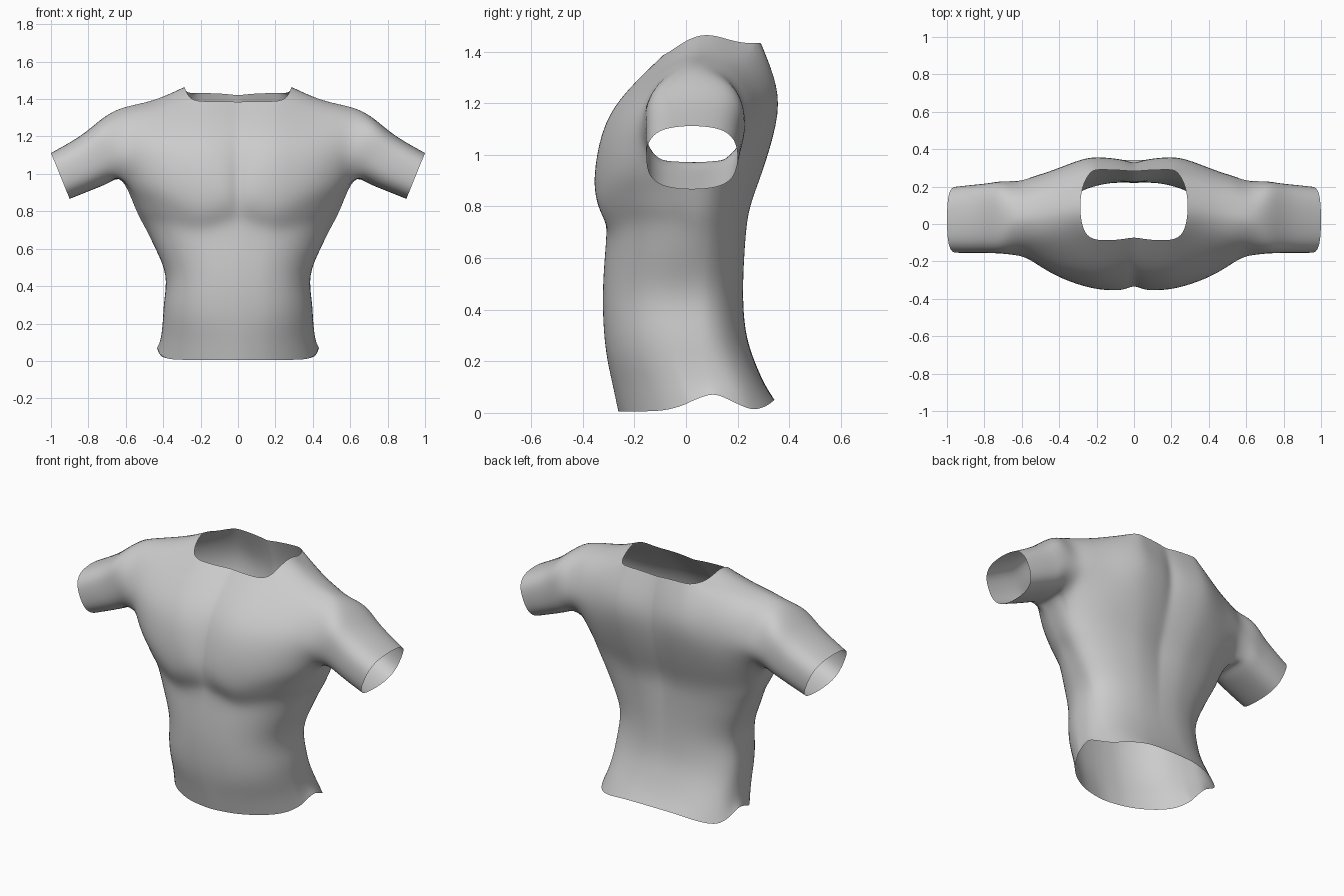
import bpy, bmesh, math

if "Cube" in bpy.data.objects:
    bpy.data.objects.remove(bpy.data.objects["Cube"])

bm = bmesh.new()


def quad_strip(a, b, closed=False):
    n = len(a)
    for i in range(n if closed else n - 1):
        j = (i + 1) % n
        bm.faces.new((a[i], a[j], b[j], b[i]))


def spow(v, p):
    return math.copysign(abs(v) ** p, v)


# Waist and chest: half rings from front centre round the side to back centre
U = [0, .1, .28, .45, .68, .87, .96]
# z, half width, widest y, front y, back y, front roundness, back roundness, front groove, back groove
RINGS = [
    (.00, .432, .09, -.262, .343, 1.9, 2.9, 0, 0),
    (.115, .413, .07, -.285, .303, 2.05, 2.7, 0, 0),
    (.21, .402, .05, -.305, .262, 2.25, 2.5, 0, 0),
    (.32, .396, .035, -.318, .232, 2.35, 2.35, 0, .002),
    (.46, .385, .03, -.322, .224, 2.4, 2.3, 0, .004),
    (.60, .442, .03, -.315, .230, 2.3, 2.3, 0, .010),
    (.70, .49, .03, -.310, .238, 2.25, 2.3, .004, .016),
    (.765, .525, .03, -.332, .247, 2.25, 2.3, .014, .020),
    (.84, .56, .03, -.358, .268, 2.25, 2.25, .028, .024),
    (.96, .622, .03, -.358, .312, 2.25, 2.25, .034, .026),
]


def half_ring(z, a, yc, f, b, nf, nb, gf, gb):
    pts = []
    for u in U:
        pts.append([a * u, yc - (yc - f) * (1 - u ** nf) ** (1 / nf)])
    for v in (-.2, 0, .2):
        d, n = (yc - f, nf) if v < 0 else (b - yc, nb)
        pts.append([a * (1 - abs(v) ** n) ** (1 / n), yc + d * v])
    for u in reversed(U):
        pts.append([a * u, yc + (b - yc) * (1 - u ** nb) ** (1 / nb)])
    pts[0][1] += gf
    pts[1][1] += gf * .25
    pts[-1][1] -= gb
    pts[-2][1] -= gb * .6
    out = []
    for x, y in pts:
        zz = z
        if z == 0:  # wavy hem
            zz = .006 + .065 * math.exp(-((y - .1) / .11) ** 2) + .045 * max(0, (y - .285) / .06)
        elif .69 < z < .9 and y < 0:  # curved lower edge of the chest
            zz = z + .018 * math.cos(math.pi * min(x, .42) / .21) + .006
        elif z > .9 and x > .61:
            zz = z + .012
        out.append(bm.verts.new((x, y, zz)))
    return out


rings = [half_ring(*r) for r in RINGS]
for a, b in zip(rings, rings[1:]):
    quad_strip(a, b)
top = rings[-1]

# Neck panels: front then back (y, z), from chest up to the collar and down again
mid = [(-.288, 1.12), (-.208, 1.25), (-.072, 1.385), (.282, 1.42), (.312, 1.3), (.328, 1.15)]
pec = [(-.314, 1.12), (-.226, 1.25), (-.087, 1.388), (.29, 1.432), (.338, 1.3), (.357, 1.16)]
near = [tuple(p + (q - p) * .6 for p, q in zip(a, b)) for a, b in zip(mid, pec)]
slices = []
for j, (x, prof) in enumerate([(0, mid), (.06, near), (.172, pec)]):
    v = [bm.verts.new((x, y, z)) for y, z in prof]
    slices.append([top[j]] + v[:3] + [None] * 3 + v[3:] + [top[16 - j]])

# Shoulder slices running front to back over the top
SHOULDER = [
    ((.28, .27, .25, .28, .287, .275, .232, .265, .28),
     [(-.295, 1.12), (-.212, 1.25), (-.062, 1.40), (.015, 1.45), (.1, 1.465),
      (.195, 1.437), (.277, 1.433), (.332, 1.3), (.347, 1.15)]),
    ((.425,) * 9,
     [(-.255, 1.12), (-.18, 1.24), (-.08, 1.345), (.005, 1.392), (.07, 1.402),
      (.15, 1.388), (.215, 1.347), (.272, 1.26), (.29, 1.12)]),
    ((.54,) * 9,
     [(-.205, 1.1), (-.162, 1.22), (-.085, 1.32), (-.01, 1.362), (.05, 1.372),
      (.13, 1.353), (.19, 1.31), (.235, 1.23), (.255, 1.1)]),
    ((.61, .62, .63, .64, .64, .64, .63, .62, .61),
     [(-.168, 1.06), (-.16, 1.17), (-.105, 1.28), (-.02, 1.335), (.04, 1.345),
      (.115, 1.323), (.175, 1.275), (.217, 1.19), (.23, 1.07)]),
]
for j, (xs, prof) in enumerate(SHOULDER, 3):
    v = [bm.verts.new((x, y, z)) for x, (y, z) in zip(xs, prof)]
    slices.append([top[j]] + v + [top[16 - j]])
for j, (a, b) in enumerate(zip(slices, slices[1:])):
    if j < 3:  # leave the collar open
        quad_strip(a[:4], b[:4])
        quad_strip(a[7:], b[7:])
    else:
        quad_strip(a, b)

# Sleeve: closed loops from the armhole to the cuff
loop = slices[-1] + [top[9], top[8], top[7]]
# top x, top z, bottom x, bottom z, front y, back y
SLEEVE = [
    (.725, 1.297, .685, .952, -.158, .228),
    (.81, 1.227, .75, .926, -.156, .218),
    (.90, 1.168, .82, .898, -.156, .21),
    (1.0, 1.112, .90, .866, -.154, .20),
]
for tx, tz, bx, bz, yf, yb in SLEEVE:
    new = []
    for k in range(14):
        t = (k - 5) * math.pi / 7
        h, s = spow(math.cos(t), .75), spow(math.sin(t), .75)
        new.append(bm.verts.new(((tx + bx) / 2 + h * (tx - bx) / 2,
                                 (yf + yb) / 2 + s * (yb - yf) / 2,
                                 (tz + bz) / 2 + h * (tz - bz) / 2)))
    quad_strip(loop, new, True)
    loop = new

# Mirror to the other side and face everything outward
bmesh.ops.mirror(bm, geom=bm.verts[:] + bm.edges[:] + bm.faces[:], axis='X', merge_dist=.001)
bmesh.ops.recalc_face_normals(bm, faces=bm.faces[:])
bm.normal_update()
front = min(bm.faces, key=lambda f: f.calc_center_median().y)
if front.normal.y > 0:
    bmesh.ops.reverse_faces(bm, faces=bm.faces[:])
for f in bm.faces:
    f.smooth = True

me = bpy.data.meshes.new("shirt")
bm.to_mesh(me)
bm.free()
shirt = bpy.data.objects.new("shirt", me)
bpy.context.collection.objects.link(shirt)
sub = shirt.modifiers.new("smooth", 'SUBSURF')
sub.levels = sub.render_levels = 2

# Push the cage out so the smoothed surface passes through the planned points
goal = [v.co.copy() for v in me.vertices]
for _ in range(2):
    dg = bpy.context.evaluated_depsgraph_get()
    dg.update()
    ev = shirt.evaluated_get(dg).data
    got = [ev.vertices[i].co.copy() for i in range(len(goal))]
    for v, g, e in zip(me.vertices, goal, got):
        v.co += (g - e) * .65
    me.update()
    shirt.update_tag()
